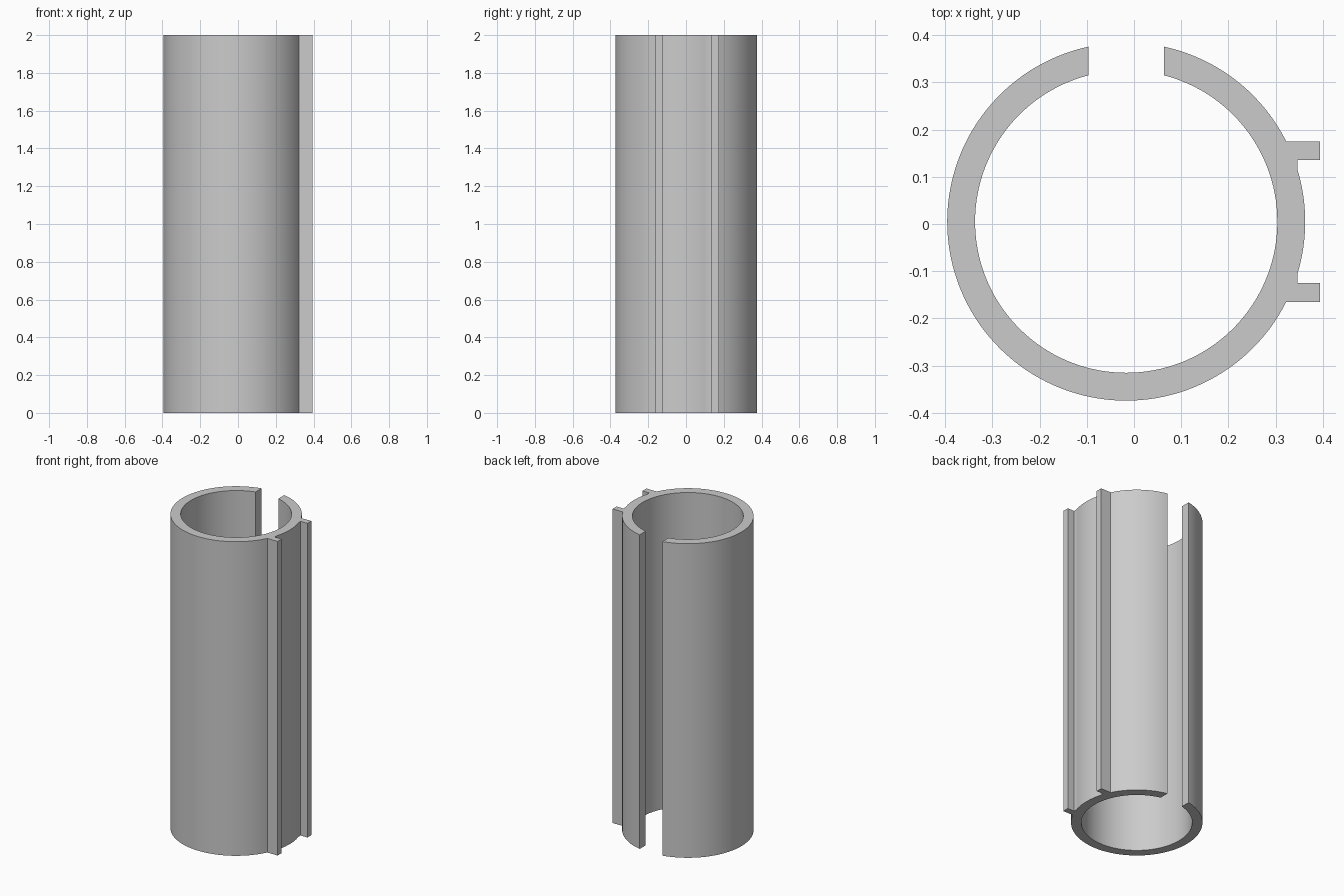
import bpy, bmesh, math

cube = bpy.data.objects.get("Cube")
if cube:
    bpy.data.objects.remove(cube, do_unlink=True)

HEIGHT = 2.0
CX, CY = -0.0165, 0.005        # tube axis
R_OUT, R_IN = 0.379, 0.32
SLOT = 0.08                    # half width of the back slot
RIB_IN, RIB_OUT = 0.13, 0.17   # rib sides, measured from the axis
RIB_TIP, SEAT = 0.4105, 0.363  # rib end and flat seat between the ribs


def arc(radius, start, end, steps):
    """Points on a circle from one angle to another."""
    angles = [start + (end - start) * i / steps for i in range(steps + 1)]
    return [(radius * math.cos(a), radius * math.sin(a)) for a in angles]


# Angles where the profile changes
slot_out = math.acos(SLOT / R_OUT)
slot_in = math.acos(SLOT / R_IN)
rib = math.asin(RIB_OUT / R_OUT)
seat = math.acos(SEAT / R_OUT)
turn = 2 * math.pi

# Rib outline with its small flat seat, mirrored for the second rib
upper_rib = [(RIB_TIP, RIB_OUT), (RIB_TIP, RIB_IN), (SEAT, RIB_IN)]
lower_rib = [(x, -y) for x, y in reversed(upper_rib)]

# Closed cross-section: outside clockwise, then back along the bore
profile = (arc(R_OUT, slot_out, rib, 20) + upper_rib
           + arc(R_OUT, seat, -seat, 12) + lower_rib
           + arc(R_OUT, -rib, math.pi - slot_out - turn, 90)
           + arc(R_IN, math.pi - slot_in - turn, slot_in, 128))

# Extrude the cross-section into the slotted tube
bm = bmesh.new()
base = bm.faces.new([bm.verts.new((CX + x, CY + y, 0)) for x, y in profile])
top = bmesh.ops.extrude_face_region(bm, geom=[base], use_keep_orig=True)
bmesh.ops.translate(bm, vec=(0, 0, HEIGHT),
                    verts=[v for v in top["geom"] if isinstance(v, bmesh.types.BMVert)])
bmesh.ops.recalc_face_normals(bm, faces=bm.faces)
mesh = bpy.data.meshes.new("slotted_tube")
bm.to_mesh(mesh)
bm.free()

tube = bpy.data.objects.new("slotted_tube", mesh)
bpy.context.collection.objects.link(tube)

# Plain grey
grey = bpy.data.materials.new("light_grey")
grey.use_nodes = True
colour = (0.6, 0.6, 0.6, 1)
grey.diffuse_color = colour
grey.node_tree.nodes["Principled BSDF"].inputs["Base Color"].default_value = colour
mesh.materials.append(grey)

# Smooth walls, crisp rims and ribs
bpy.ops.object.select_all(action="DESELECT")
tube.select_set(True)
bpy.context.view_layer.objects.active = tube
bpy.ops.object.shade_smooth_by_angle(angle=math.radians(30))
